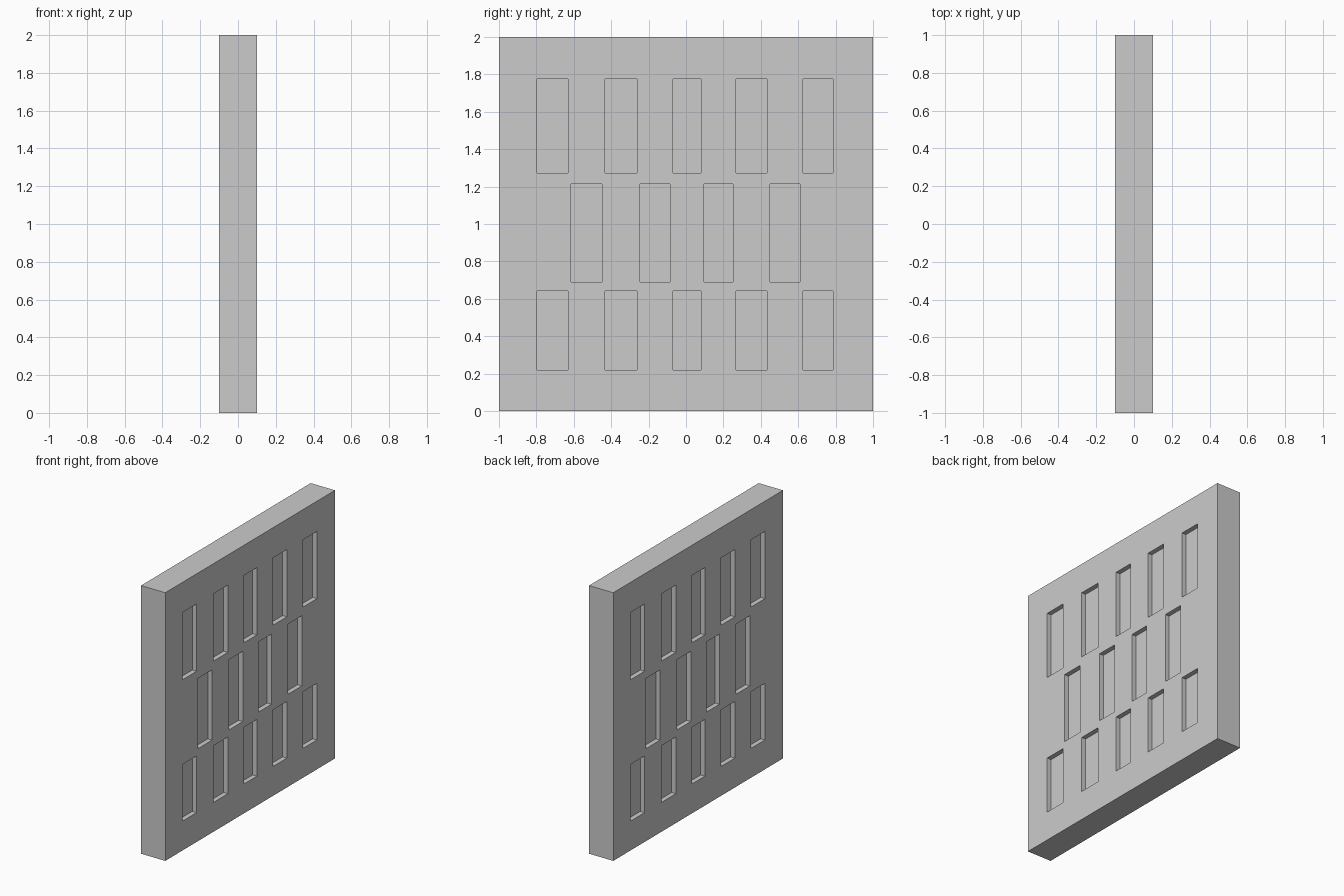
import bpy, bmesh
from mathutils import Matrix

if "Cube" in bpy.data.objects:
    bpy.data.objects.remove(bpy.data.objects["Cube"])

HALF_T = 0.1      # half panel thickness
DEPTH = 0.035     # pocket depth


def add_box(bm, lo, hi):
    size = [b - a for a, b in zip(lo, hi)]
    mid = [(a + b) / 2 for a, b in zip(lo, hi)]
    bmesh.ops.create_cube(bm, size=1, matrix=Matrix.Translation(mid) @ Matrix.Diagonal((*size, 1)))


def make_object(name, bm):
    mesh = bpy.data.meshes.new(name)
    bm.to_mesh(mesh)
    bm.free()
    obj = bpy.data.objects.new(name, mesh)
    bpy.context.collection.objects.link(obj)
    return obj


# Solid slab
bm = bmesh.new()
add_box(bm, (-HALF_T, -1, 0), (HALF_T, 1, 2))
panel = make_object("panel", bm)

# Staggered rows of pockets: five, four, five
five = [(-0.797, -0.631), (-0.433, -0.262), (-0.07, 0.08), (0.267, 0.433), (0.626, 0.787)]
four = [(-0.615, -0.449), (-0.246, -0.086), (0.096, 0.251), (0.449, 0.61)]
rows = [(1.273, 1.775, five), (0.69, 1.214, four), (0.219, 0.642, five)]

# Pocket cutters, the far face being the near face turned half round
bm = bmesh.new()
for side in (1, -1):
    xs = sorted((side * (HALF_T - DEPTH), side * (HALF_T + 0.05)))
    for z0, z1, spans in rows:
        for span in spans:
            y0, y1 = sorted(side * y for y in span)
            add_box(bm, (xs[0], y0, z0), (xs[1], y1, z1))
cutter = make_object("pocket_cutter", bm)
cutter.hide_render = True
cutter.display_type = 'WIRE'

# Sink the pockets into both faces
mod = panel.modifiers.new("pockets", 'BOOLEAN')
mod.operation = 'DIFFERENCE'
mod.solver = 'EXACT'
mod.object = cutter
